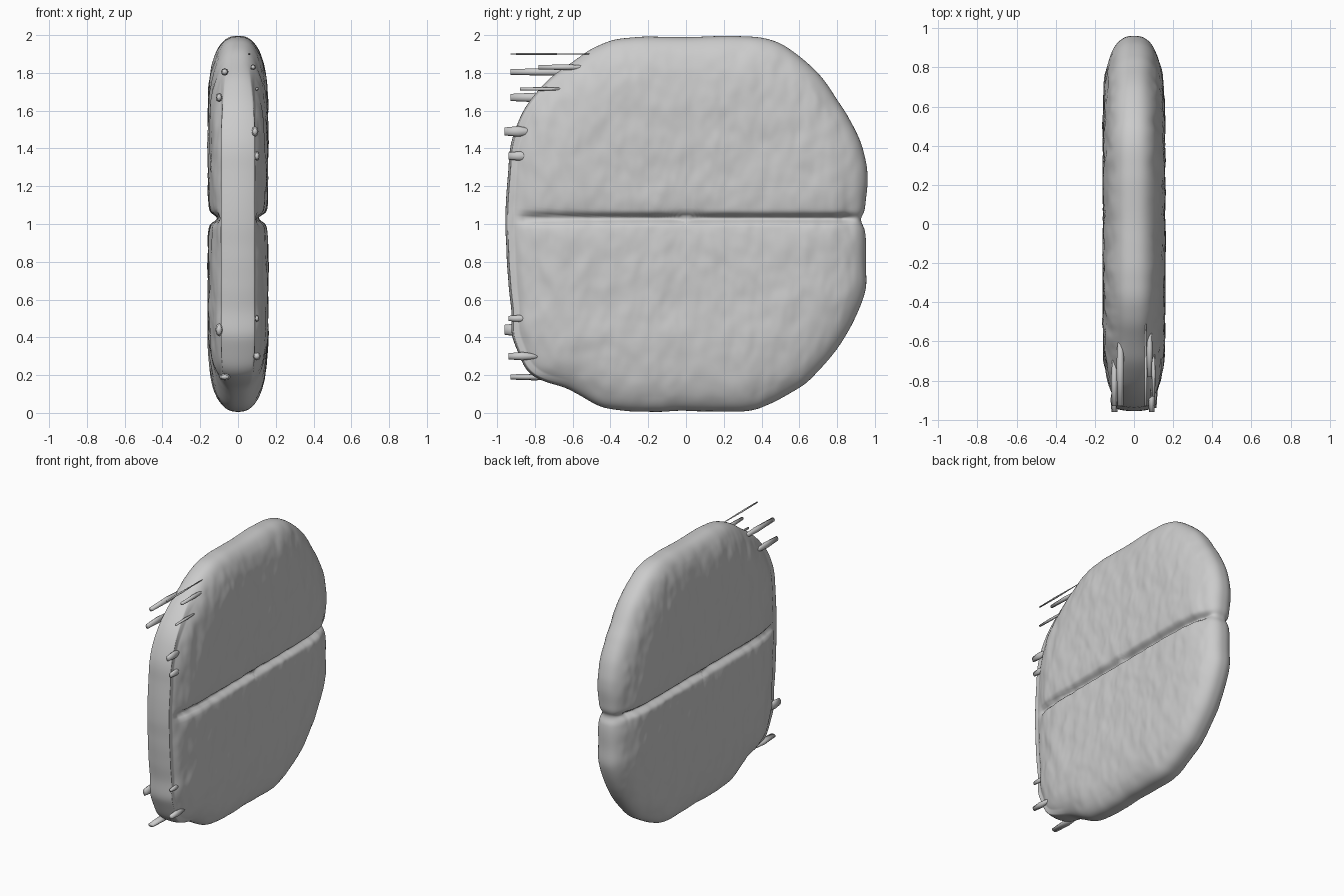
import bpy, bmesh, math
from mathutils import Vector, noise

if "Cube" in bpy.data.objects:
    bpy.data.objects.remove(bpy.data.objects["Cube"])

CY, CZ = 0.0, 1.0
# side outline of the tablet (y, z), counter-clockwise from the rear
OUTLINE = [(.925, 1.025), (.95, 1.1), (.955, 1.32), (.9, 1.49), (.8, 1.66), (.7, 1.8), (.58, 1.9),
           (.45, 1.975), (.25, 1.995), (0, 1.99), (-.25, 1.99), (-.43, 1.96), (-.6, 1.86), (-.75, 1.74),
           (-.86, 1.6), (-.92, 1.45), (-.945, 1.25), (-.955, 1.03), (-.95, .8), (-.925, .56),
           (-.91, .38), (-.82, .21), (-.62, .12), (-.42, .025), (-.2, .005), (0, .012), (.3, .008),
           (.45, .05), (.62, .15), (.76, .29), (.88, .47), (.95, .65), (.95, .85), (.945, .96)]
SEG, RINGS = 360, 90


def spline(points, count):
    """Closed Catmull-Rom curve through the points."""
    n, out = len(points), []
    for k in range(count):
        u = k * n / count
        i, t = int(u), u - int(u)
        a, b, c, d = (Vector(points[(i + j) % n]) for j in (-1, 0, 1, 2))
        out.append(0.5 * (2 * b + (c - a) * t + (2 * a - 5 * b + 4 * c - d) * t * t
                          + (3 * b - a - 3 * c + d) * t ** 3))
    return out


def half_thickness(y, z, edge, side):
    """Rounded shoulder, blunt front rim, score line and lumpy surface."""
    s = max(0.0, 1 - edge / 0.42)
    h = 0.157 * (1 - s ** 2.5) ** 0.4
    front = min(1, max(0, (-y - 0.6) / 0.3))
    blunt = 0.09 * min(1, edge / 0.012) ** 0.5
    h = h * (1 - front) + max(h, blunt) * front
    g = z - 1.03
    fade = min(1, max(0, (y + 0.92) / 0.12))
    groove = 0.04 * math.exp(-(g / 0.022) ** 2) + 0.012 * math.exp(-(g / 0.07) ** 2)
    h -= groove * fade * min(1, edge / 0.1)
    p = Vector((side * 5, y * 11, z * 6))
    h += (0.007 * noise.noise(p) + 0.003 * noise.noise(p * 2.3)) * min(1, edge / 0.08)
    return max(h, 0)


def finish(bm, name):
    bmesh.ops.recalc_face_normals(bm, faces=bm.faces)
    me = bpy.data.meshes.new(name)
    bm.to_mesh(me)
    bm.free()
    for p in me.polygons:
        p.use_smooth = True
    ob = bpy.data.objects.new(name, me)
    bpy.context.collection.objects.link(ob)
    return ob


# scored tablet: two dished faces sharing one rim
rim = spline(OUTLINE, SEG)
bm = bmesh.new()
rim_verts = []
for p in rim:
    w = 1 + 0.006 * noise.noise(Vector((p.x * 7, p.y * 7, 3)))
    p.x, p.y = p.x * w, CZ + (p.y - CZ) * w
    rim_verts.append(bm.verts.new((0, p.x, p.y)))
for side in (-1, 1):
    outer = rim_verts
    for r in range(RINGS - 1, 0, -1):
        rho = math.sin(r / RINGS * math.pi / 2)
        ring = []
        for p in rim:
            y, z = p.x * rho, CZ + (p.y - CZ) * rho
            edge = (1 - rho) * math.hypot(p.x, p.y - CZ)
            ring.append(bm.verts.new((side * half_thickness(y, z, edge, side), y, z)))
        for i in range(SEG):
            j = (i + 1) % SEG
            bm.faces.new((outer[i], outer[j], ring[j], ring[i]))
        outer = ring
    mid = bm.verts.new((side * half_thickness(CY, CZ, 1, side), CY, CZ))
    for i in range(SEG):
        bm.faces.new((outer[i], outer[(i + 1) % SEG], mid))
finish(bm, "scored_tablet")

# ragged slivers along the front edge: x, z, y start, y end, width, height
SLIVERS = [(.06, 1.9, -.93, -.5, .008, .005), (-.07, 1.805, -.93, -.42, .02, .02),
           (.08, 1.83, -.78, -.42, .015, .015), (-.1, 1.67, -.93, -.6, .018, .025),
           (.1, 1.715, -.88, -.58, .01, .01), (.09, 1.49, -.96, -.78, .018, .028),
           (.1, 1.36, -.94, -.78, .015, .025), (-.1, .44, -.96, -.8, .02, .035),
           (.1, .5, -.94, -.8, .012, .018), (.1, .3, -.94, -.75, .02, .022),
           (-.07, .19, -.93, -.6, .03, .018)]
bm = bmesh.new()
for x, z, y0, y1, w, h in SLIVERS:
    loops = []
    for y, k in ((y0, .75), (y0 * .6 + y1 * .4, 1), (y1, .3)):
        loops.append([bm.verts.new((x + w * k * math.cos(a * math.pi / 4), y,
                                    z + h * k * math.sin(a * math.pi / 4))) for a in range(8)])
    for a, b in zip(loops, loops[1:]):
        for i in range(8):
            j = (i + 1) % 8
            bm.faces.new((a[i], a[j], b[j], b[i]))
    bm.faces.new(loops[0])
    bm.faces.new(loops[-1])
finish(bm, "edge_slivers")
